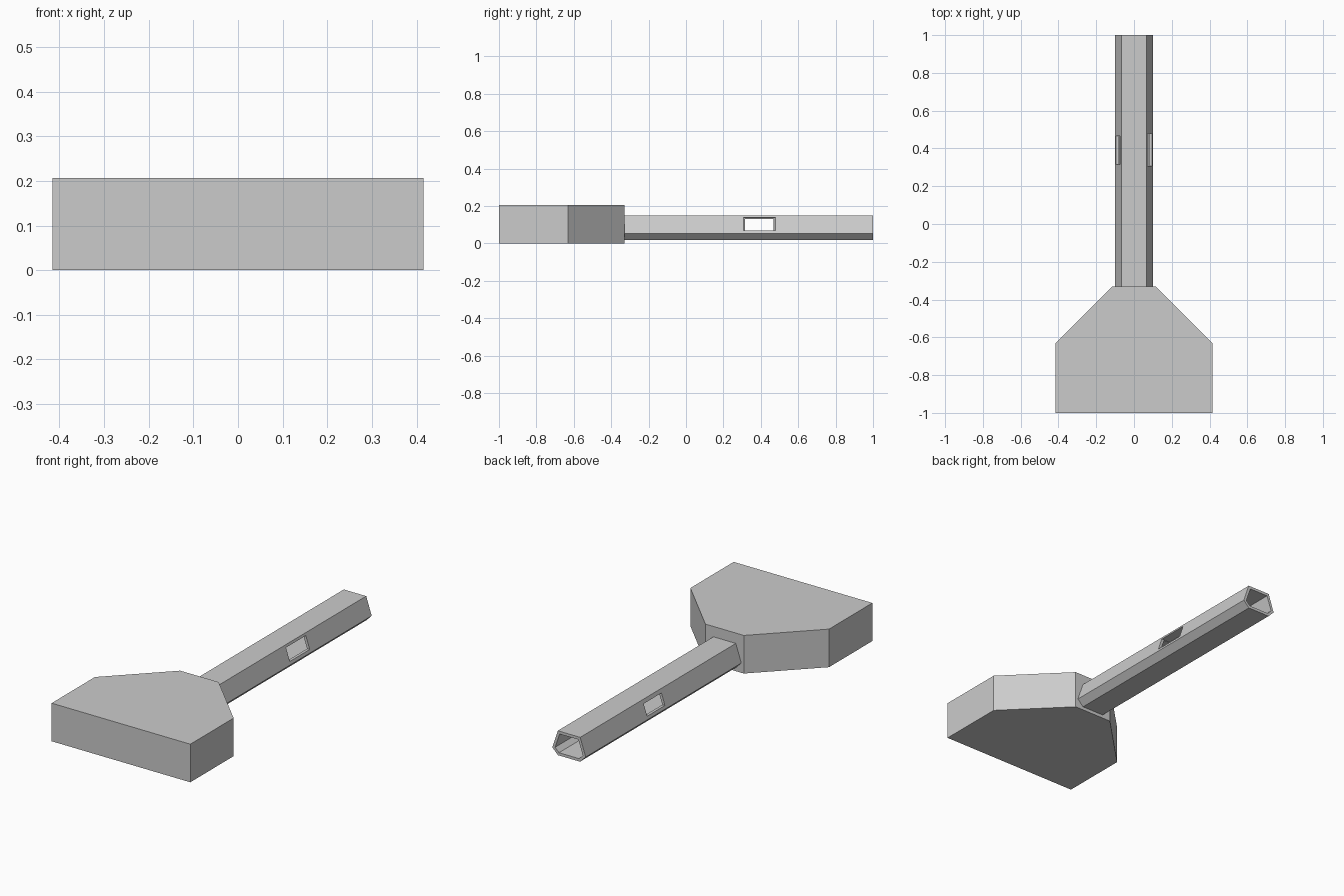
import bpy, bmesh

if "Cube" in bpy.data.objects:
    bpy.data.objects.remove(bpy.data.objects["Cube"])


def new_object(name, bm):
    bmesh.ops.recalc_face_normals(bm, faces=bm.faces[:])
    mesh = bpy.data.meshes.new(name)
    bm.to_mesh(mesh)
    bm.free()
    obj = bpy.data.objects.new(name, mesh)
    bpy.context.collection.objects.link(obj)
    return obj


def mirrored(half):
    """Close a right-hand half profile by mirroring it over x = 0."""
    return half + [(-x, v) for x, v in reversed(half)]


# Head: flat plan outline raised into a block
bm = bmesh.new()
outline = mirrored([(0.415, -1), (0.415, -0.63), (0.115, -0.33)])
face = bm.faces.new([bm.verts.new((x, y, 0)) for x, y in outline])
top = bmesh.ops.extrude_face_region(bm, geom=[face])["geom"]
bmesh.ops.translate(bm, vec=(0, 0, 0.206),
                    verts=[v for v in top if isinstance(v, bmesh.types.BMVert)])
new_object("head", bm)

# Handle: hollow six-sided tube, open at the back
Y0, Y1 = -0.33, 1.0
outer = mirrored([(0.066, 0.018), (0.1, 0.052), (0.067, 0.15)])
inner = mirrored([(0.06, 0.033), (0.083, 0.056), (0.056, 0.135)])
bm = bmesh.new()
rings = [[bm.verts.new((x, y, z)) for x, z in profile]
         for profile, y in ((outer, Y0), (outer, Y1), (inner, Y1), (inner, Y0))]
for a, b in zip(rings, rings[1:] + rings[:1]):
    for i in range(6):
        j = (i + 1) % 6
        bm.faces.new((a[i], a[j], b[j], b[i]))
handle = new_object("handle", bm)

# Side slots: one opening through each slanted wall
for side, y0, y1, z0, z1 in ((1, 0.308, 0.478, 0.068, 0.137),
                             (-1, 0.315, 0.467, 0.068, 0.130)):
    bm = bmesh.new()
    bmesh.ops.create_cube(bm, size=1)
    bmesh.ops.scale(bm, vec=(0.16, y1 - y0, z1 - z0), verts=bm.verts[:])
    bmesh.ops.translate(bm, vec=(side * 0.1, (y0 + y1) / 2, (z0 + z1) / 2),
                        verts=bm.verts[:])
    cutter = new_object("slot_cutter", bm)
    cutter.hide_render = True
    mod = handle.modifiers.new("slot", "BOOLEAN")
    mod.operation = "DIFFERENCE"
    mod.solver = "EXACT"
    mod.object = cutter
    bpy.context.view_layer.objects.active = handle
    bpy.ops.object.modifier_apply(modifier=mod.name)
    bpy.data.objects.remove(cutter)
